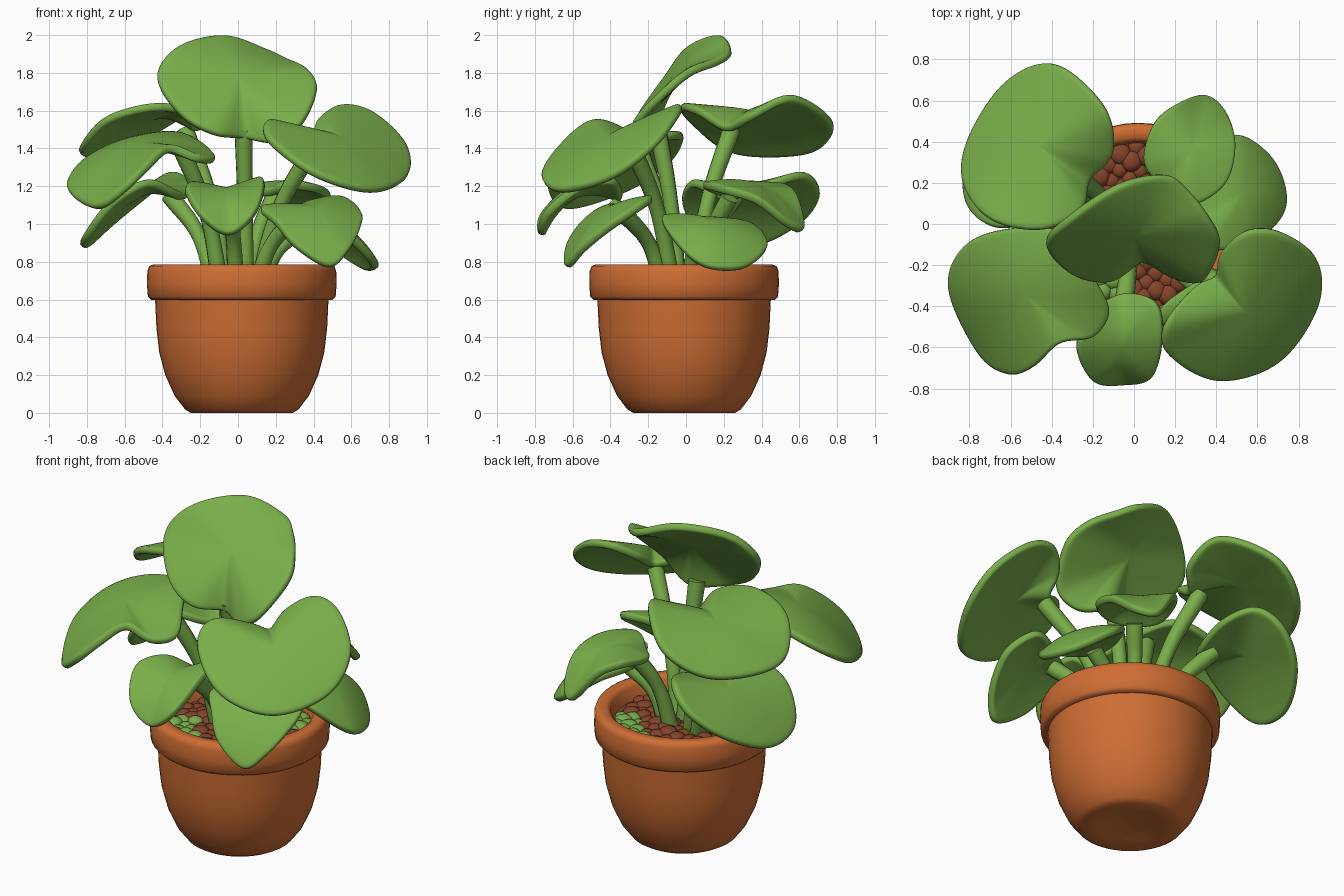
import bpy, bmesh, math, random
from mathutils import Vector, Matrix

random.seed(4)
cube = bpy.data.objects.get("Cube")
if cube:
    bpy.data.objects.remove(cube, do_unlink=True)


def material(name, rgb):
    m = bpy.data.materials.new(name)
    m.use_nodes = True
    m.diffuse_color = (*rgb, 1)
    m.node_tree.nodes["Principled BSDF"].inputs["Base Color"].default_value = (*rgb, 1)
    return m


GREEN = material("leaf green", (.19, .42, .068))
CLAY = material("terracotta", (.62, .155, .034))
SOIL = material("brown soil", (.23, .057, .024))
POT_CENTRE = Vector((.02, -.01, 0))


def finish(name, bm, mats, angle=180):
    """Turn a bmesh into a smooth shaded object."""
    mesh = bpy.data.meshes.new(name)
    bm.to_mesh(mesh)
    bm.free()
    for mat in mats:
        mesh.materials.append(mat)
    ob = bpy.data.objects.new(name, mesh)
    bpy.context.collection.objects.link(ob)
    bpy.ops.object.select_all(action="DESELECT")
    ob.select_set(True)
    bpy.context.view_layer.objects.active = ob
    bpy.ops.object.shade_smooth_by_angle(angle=math.radians(angle))
    return ob


def lathe(name, profile, mat):
    """Spin an (r, z) profile around the pot axis."""
    bm = bmesh.new()
    verts = [bm.verts.new((r, 0, z)) for r, z in profile]
    edges = [bm.edges.new(pair) for pair in zip(verts, verts[1:])]
    bmesh.ops.spin(bm, geom=verts + edges, axis=(0, 0, 1), cent=(0, 0, 0),
                   steps=48, angle=math.tau)
    bmesh.ops.remove_doubles(bm, verts=bm.verts, dist=.0005)
    bmesh.ops.recalc_face_normals(bm, faces=bm.faces)
    bmesh.ops.translate(bm, verts=bm.verts, vec=POT_CENTRE)
    return finish(name, bm, [mat], 50)


def closed_curve(points, steps=5):
    """Smooth closed loop through the given points."""
    n, out = len(points), []
    for i in range(n):
        a, b, c, d = (points[(i + k) % n] for k in (-1, 0, 1, 2))
        for s in range(steps):
            t = s / steps
            out.append(b + (c - a) * t / 2 + (a * 2 - b * 5 + c * 4 - d) * t * t / 2
                       + (b * 3 - a - c * 3 + d) * t ** 3 / 2)
    return out


def leaf(name, centre, outline):
    """Thick rounded blade: flat at its centre, bending out to a curved outline."""
    centre = Vector(centre)
    spokes = [p - centre for p in closed_curve([Vector(p) for p in outline])]
    n = len(spokes)
    normal = sum((spokes[i - 1].cross(spokes[i]) for i in range(n)), Vector()).normalized()
    bm = bmesh.new()
    hub = bm.verts.new(centre)
    rings = [[bm.verts.new(centre + d * r + normal * normal.dot(d) * (r * r - r))
              for d in spokes] for r in (.2, .4, .6, .8, .93, 1)]
    for i in range(n):
        j = (i + 1) % n
        bm.faces.new((hub, rings[0][i], rings[0][j]))
        for a, b in zip(rings, rings[1:]):
            bm.faces.new((a[i], b[i], b[j], a[j]))
    if normal.z < 0:
        bmesh.ops.reverse_faces(bm, faces=bm.faces)
    ob = finish(name, bm, [GREEN])
    solid = ob.modifiers.new("thickness", "SOLIDIFY")
    solid.thickness, solid.offset = .045, 0
    ob.modifiers.new("rounding", "SUBSURF").levels = 1
    return ob


def stem(name, start, end):
    """Stalk that rises, leans out and flares into its leaf."""
    start, end = Vector((*start, .66)), Vector(end)
    middle = start.lerp(end, .5) + (start - end) * Vector((.12, .12, 0))
    middle.z += .04
    curve = bpy.data.curves.new(name, "CURVE")
    curve.dimensions = "3D"
    curve.bevel_depth, curve.bevel_resolution, curve.use_fill_caps = .042, 3, True
    spline = curve.splines.new("BEZIER")
    spline.bezier_points.add(2)
    for bp, p, r in zip(spline.bezier_points, (start, middle, end), (1.1, .95, 1.15)):
        bp.co, bp.radius = p, r
        bp.handle_left_type = bp.handle_right_type = "AUTO"
    curve.materials.append(GREEN)
    ob = bpy.data.objects.new(name, curve)
    bpy.context.collection.objects.link(ob)
    bpy.ops.object.select_all(action="DESELECT")
    ob.select_set(True)
    bpy.context.view_layer.objects.active = ob
    bpy.ops.object.convert(target="MESH")
    bpy.ops.object.shade_smooth()


# Pot: bowl with shallow hollow foot, and a heavy rounded rim
lathe("pot_body", [(0, .025), (.14, .02), (.18, .006), (.27, 0), (.3, .018), (.355, .09),
                   (.405, .2), (.437, .32), (.452, .45), (.46, .62)], CLAY)
lathe("pot_rim", [(.44, .6), (.48, .598), (.497, .615), (.502, .68), (.5, .75), (.49, .777),
                  (.47, .785), (.43, .783), (.41, .765), (.4, .64)], CLAY)

# Soil: disc covered with pebbly lumps, mossy near the rim on two sides
bm = bmesh.new()
bmesh.ops.create_circle(bm, cap_ends=True, segments=32, radius=.42,
                        matrix=Matrix.Translation((0, 0, .68)))
for i in range(110):
    r, a = .385 * math.sqrt((i + .5) / 110), i * 2.4
    x, y = r * math.cos(a), r * math.sin(a)
    size = random.uniform(.04, .055)
    place = Matrix.Translation((x, y, random.uniform(.67, .69)))
    lump = bmesh.ops.create_icosphere(bm, subdivisions=2, radius=size,
                                      matrix=place @ Matrix.Diagonal((1, 1, .6, 1)))
    if r > .25 and x * y > .02:
        for face in {f for v in lump["verts"] for f in v.link_faces}:
            face.material_index = 1
bmesh.ops.translate(bm, verts=bm.verts, vec=POT_CENTRE)
finish("soil", bm, [SOIL, GREEN], 60)

# Leaves: centre, then outline starting near the stalk
leaf("top_leaf", (0, -.05, 1.77), [
    (.04, -.17, 1.45), (.2, -.25, 1.43), (.34, -.27, 1.53), (.42, -.1, 1.71), (.37, .03, 1.81),
    (.26, .17, 1.86), (.15, .24, 1.91), (-.08, .19, 1.99), (-.33, .02, 1.93), (-.43, -.1, 1.77),
    (-.3, -.24, 1.57), (-.12, -.27, 1.47)])
leaf("back_right_upper_leaf", (-.46, .38, 1.57), [
    (-.22, .21, 1.5), (-.1, .35, 1.57), (-.14, .57, 1.67), (-.38, .78, 1.53), (-.62, .69, 1.39),
    (-.8, .42, 1.36), (-.83, .2, 1.4), (-.7, .02, 1.55), (-.45, -.03, 1.62), (-.26, .06, 1.59)])
leaf("front_right_upper_leaf", (-.52, -.34, 1.41), [
    (-.2, -.25, 1.42), (-.12, -.42, 1.34), (-.2, -.55, 1.34), (-.36, -.58, 1.4),
    (-.48, -.69, 1.3), (-.6, -.73, 1.18), (-.75, -.63, 1.08), (-.9, -.31, 1.18),
    (-.82, -.1, 1.32), (-.6, -.02, 1.43), (-.34, -.04, 1.47)])
leaf("front_left_upper_leaf", (.54, -.42, 1.44), [
    (.4, -.25, 1.45), (.29, -.31, 1.48), (.15, -.48, 1.54), (.16, -.63, 1.44), (.4, -.76, 1.26),
    (.7, -.67, 1.17), (.89, -.4, 1.24), (.89, -.17, 1.41), (.72, -.04, 1.58),
    (.55, -.03, 1.62), (.43, -.13, 1.54)])
leaf("front_leaf", (-.06, -.58, 1.16), [
    (-.05, -.34, 1.13), (.11, -.38, 1.23), (.14, -.56, 1.2), (.09, -.74, 1.05),
    (-.05, -.77, .94), (-.2, -.76, 1.04), (-.28, -.6, 1.19), (-.2, -.42, 1.2)])
leaf("front_left_lower_leaf", (.42, -.42, 1.06), [
    (.3, -.28, 1.08), (.12, -.42, 1.08), (.2, -.54, 1), (.3, -.62, .88), (.48, -.63, .77),
    (.58, -.56, .85), (.64, -.43, .96), (.65, -.3, 1.05), (.55, -.18, 1.13), (.4, -.22, 1.11)])
leaf("left_leaf", (.52, .15, .99), [
    (.29, .02, 1), (.35, -.12, 1.03), (.55, -.1, .96), (.7, .02, .82), (.73, .15, .76),
    (.66, .32, .77), (.5, .43, .88), (.35, .34, .99), (.28, .17, 1)])
leaf("back_left_leaf", (.28, .36, 1.2), [
    (.15, .18, 1.16), (.05, .3, 1.17), (.09, .48, 1.2), (.2, .58, 1.15), (.34, .62, .97),
    (.44, .54, .99), (.49, .38, 1.12), (.44, .19, 1.18), (.27, .09, 1.2)])
leaf("back_right_lower_leaf", (-.53, .35, 1.16), [
    (-.29, .2, 1.14), (-.25, .45, 1.21), (-.35, .64, 1.26), (-.5, .71, 1.15),
    (-.68, .6, 1), (-.81, .35, .88), (-.81, .1, .92), (-.67, -.02, 1.11), (-.47, .03, 1.22)])

# Stalks: foot position on the soil, then the point inside the leaf
for name, foot, tip in (
        ("top", (.04, -.04), (.03, -.15, 1.5)),
        ("back_right_upper", (-.06, .04), (-.28, .24, 1.5)),
        ("front_right_upper", (-.09, -.06), (-.3, -.25, 1.4)),
        ("front_left_upper", (.1, -.07), (.41, -.29, 1.42)),
        ("front", (-.01, -.1), (-.05, -.4, 1.11)),
        ("front_left_lower", (.09, -.12), (.33, -.32, 1.05)),
        ("left", (.12, .02), (.35, .07, .98)),
        ("back_left", (.05, .07), (.19, .23, 1.14)),
        ("back_right_lower", (-.12, .06), (-.36, .26, 1.15))):
    stem(name + "_stem", foot, tip)
